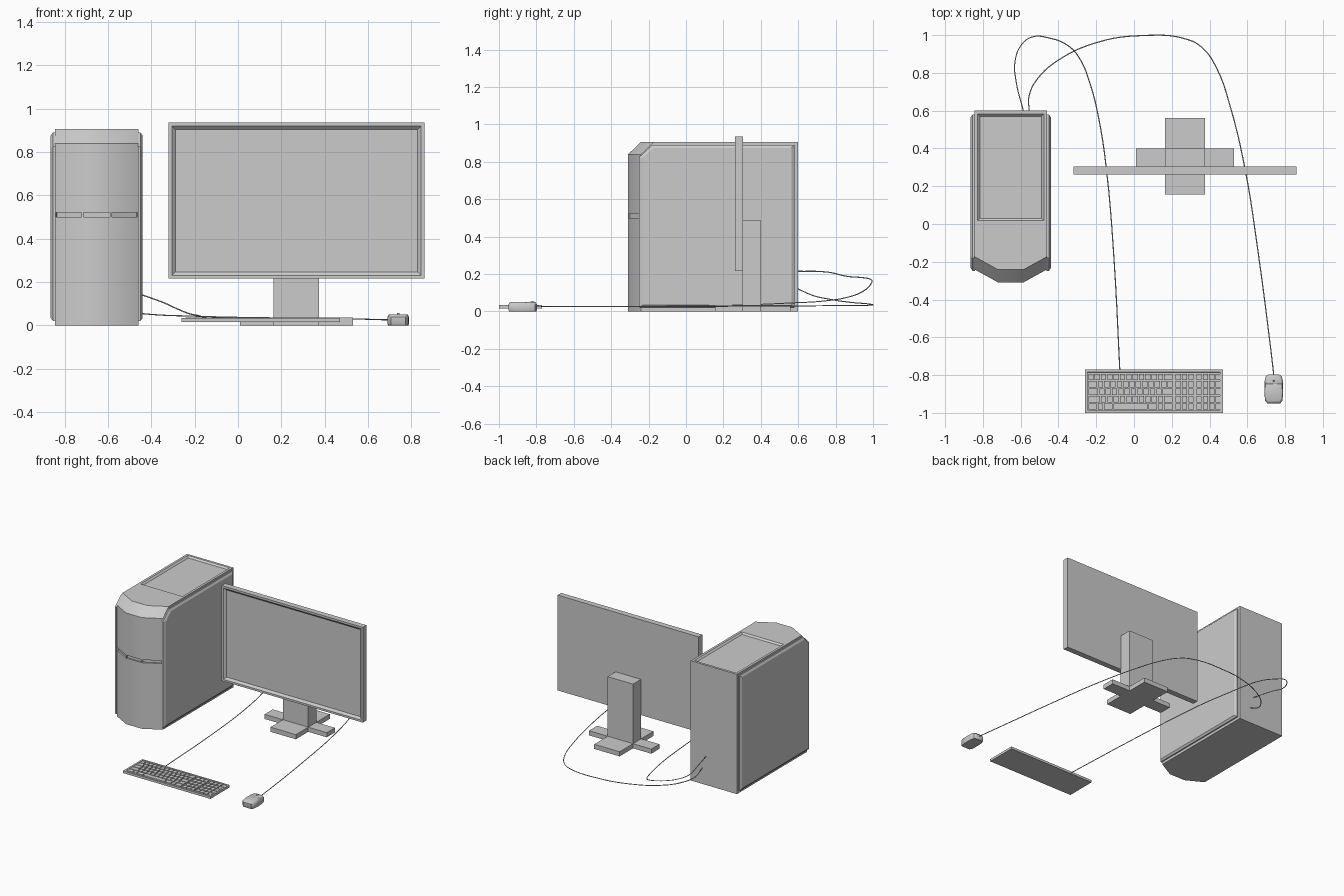
import bpy, bmesh
from mathutils import Vector

if "Cube" in bpy.data.objects:
    bpy.data.objects.remove(bpy.data.objects["Cube"])


def finish(bm, name, smooth=None):
    me = bpy.data.meshes.new(name)
    bm.to_mesh(me)
    bm.free()
    ob = bpy.data.objects.new(name, me)
    bpy.context.collection.objects.link(ob)
    if smooth:
        bpy.ops.object.select_all(action='DESELECT')
        ob.select_set(True)
        bpy.context.view_layer.objects.active = ob
        bpy.ops.object.shade_smooth_by_angle(angle=smooth)
    return ob


def loft(rings):
    """Closed solid through rings of 3D points with equal counts."""
    bm = bmesh.new()
    loops = [[bm.verts.new(p) for p in r] for r in rings]
    n = len(loops[0])
    for a, b in zip(loops, loops[1:]):
        for i in range(n):
            j = (i + 1) % n
            bm.faces.new((a[i], a[j], b[j], b[i]))
    bm.faces.new(loops[0][::-1])
    bm.faces.new(loops[-1])
    bmesh.ops.recalc_face_normals(bm, faces=bm.faces)
    bm.normal_update()
    return bm


def prism(outline, z0, z1):
    return loft([[(x, y, z) for x, y in outline] for z in (z0, z1)])


def box(x0, x1, y0, y1, z0, z1):
    return prism([(x0, y0), (x1, y0), (x1, y1), (x0, y1)], z0, z1)


def facing(bm, axis):
    return [f for f in bm.faces if f.normal.dot(Vector(axis)) > 0.99]


def inset(bm, faces, thickness, depth=0.0):
    bmesh.ops.inset_individual(bm, faces=faces, thickness=thickness, depth=depth,
                               use_even_offset=True)


def split(bm, y):
    bmesh.ops.bisect_plane(bm, geom=bm.verts[:] + bm.edges[:] + bm.faces[:],
                           plane_co=(0, y, 0), plane_no=(0, 1, 0))
    bm.normal_update()


# tower case: faceted front, sloped top edge, slots and a sunken top panel
CX = -0.6525
plan = [(-0.193, 0.6), (-0.193, -0.24), (-0.066, -0.31),
        (0.066, -0.31), (0.193, -0.24), (0.193, 0.6)]
rings = [[(CX + x, y, z) for x, y in plan] for z in (0, 0.494, 0.526, 0.84)]
rings.append([(CX + x, y + (0.068 if y < 0 else 0), 0.905) for x, y in plan])
bm = loft(rings)
slots = [f for f in bm.faces
         if abs(f.calc_center_median().z - 0.51) < 0.01 and f.normal.y < -0.5]
inset(bm, slots, 0.005)
inset(bm, slots, 0.0005, -0.01)
split(bm, 0.0)
top = [f for f in facing(bm, (0, 0, 1))
       if f.calc_center_median().y > 0.1 and f.calc_center_median().z > 0.9]
inset(bm, top, 0.018)
inset(bm, top, 0.012, -0.012)
finish(bm, "tower_case", 0.6)

# raised side panels with bevelled borders, mirrored about the tower centre
outer = [(-0.25, 0.02), (0.58, 0.02), (0.58, 0.89), (-0.18, 0.89), (-0.25, 0.825)]
inner = [(-0.232, 0.034), (0.565, 0.034), (0.565, 0.875), (-0.174, 0.875), (-0.232, 0.819)]
for side, name in ((-1, "left"), (1, "right")):
    finish(loft([[(CX + side * 0.19, y, z) for y, z in outer],
                 [(CX + side * 0.202, y, z) for y, z in outer],
                 [(CX + side * 0.212, y, z) for y, z in inner]]), name + "_side_panel")

# monitor with sloped bezel
bm = box(-0.32, 0.86, 0.262, 0.305, 0.215, 0.935)
screen = facing(bm, (0, -1, 0))
inset(bm, screen, 0.015)
inset(bm, screen, 0.016, -0.015)
finish(bm, "monitor")

# monitor stand
finish(box(0.163, 0.375, 0.303, 0.4, 0.03, 0.485), "stand_neck")
xs, ys = (0.01, 0.163, 0.375, 0.53), (0.155, 0.303, 0.4, 0.56)
cross = [(1, 0), (2, 0), (2, 1), (3, 1), (3, 2), (2, 2),
         (2, 3), (1, 3), (1, 2), (0, 2), (0, 1), (1, 1)]
finish(prism([(xs[i], ys[j]) for i, j in cross], 0, 0.035), "stand_base")

# keyboard tray
bm = box(-0.26, 0.47, -1.0, -0.77, 0.016, 0.034)
tray = facing(bm, (0, 0, 1))
inset(bm, tray, 0.014)
inset(bm, tray, 0.001, -0.008)
finish(bm, "keyboard_tray")

# keys: main block, navigation block, number block
me = bpy.data.meshes.new("keys")
bm = bmesh.new()
pitch, rows = 0.0335, 5
row_h = 0.196 / rows


def key(col, row, width):
    x0, y0 = -0.242 + col * pitch, -0.983 + row * row_h
    x1, y1 = x0 + width * pitch - 0.006, y0 + row_h - 0.006
    part = box(x0, x1, y0, y1, 0.025, 0.035)
    part.to_mesh(me)
    part.free()
    bm.from_mesh(me)


main_rows = [[1.5, 1, 1.5, 5.5, 1.5, 1, 1.5], [2] + [1] * 10 + [1.5],
             [1.75] + [1] * 10 + [1.75], [1.5] + [1] * 12, [1] * 12 + [1.5]]
for r, widths in enumerate(main_rows):
    col = 0
    for w in widths:
        key(col, r, w)
        col += w
    for c in (13.8, 14.8, 15.8, 17.1, 18.1, 19.1, 20.1):
        key(c, r, 1)
finish(bm, "keyboard_keys")

# mouse: rounded outline, bevelled top, split into palm and button areas
half = [(0.034, -0.95), (0.046, -0.935), (0.05, -0.89), (0.048, -0.83),
        (0.042, -0.806), (0.028, -0.796)]
shape = half + [(-x, y) for x, y in reversed(half)]
MX, MY = 0.74, -0.873
bm = loft([[(MX + x * s, MY + (y - MY) * s, z) for x, y in shape]
           for z, s in ((0.0, 0.94), (0.008, 1), (0.038, 1), (0.049, 0.88))])
split(bm, -0.846)
inset(bm, [f for f in facing(bm, (0, 0, 1)) if f.calc_center_median().z > 0.04],
      0.002, 0.001)
finish(bm, "mouse", 0.6)
bpy.ops.mesh.primitive_cylinder_add(vertices=16, radius=0.013, depth=0.01,
                                    location=(MX, -0.822, 0.043), rotation=(0, 1.5708, 0))
bpy.context.object.name = "mouse_wheel"


# cables to the rear of the tower
def cable(name, pts):
    cu = bpy.data.curves.new(name, 'CURVE')
    cu.dimensions = '3D'
    cu.bevel_depth, cu.bevel_resolution, cu.resolution_u = 0.003, 1, 5
    sp = cu.splines.new('BEZIER')
    sp.bezier_points.add(len(pts) - 1)
    for bp, p in zip(sp.bezier_points, pts):
        bp.co = p
        bp.handle_left_type = bp.handle_right_type = 'AUTO'
    bpy.context.collection.objects.link(bpy.data.objects.new(name, cu))


cable("mouse_cable", [
    (0.74, -0.80, 0.028), (0.72, -0.63, 0.026), (0.65, -0.1, 0.026), (0.59, 0.28, 0.028),
    (0.51, 0.62, 0.03), (0.44, 0.82, 0.031), (0.37, 0.925, 0.032), (0.29, 0.975, 0.033),
    (0.03, 0.997, 0.036), (-0.2, 0.96, 0.042), (-0.4, 0.868, 0.05),
    (-0.51, 0.77, 0.065), (-0.555, 0.68, 0.085), (-0.555, 0.595, 0.122)])
cable("keyboard_cable", [
    (-0.075, -0.775, 0.025), (-0.105, -0.2, 0.027), (-0.145, 0.28, 0.034),
    (-0.185, 0.55, 0.045), (-0.235, 0.75, 0.057), (-0.29, 0.88, 0.08), (-0.35, 0.945, 0.107),
    (-0.45, 0.985, 0.142), (-0.54, 0.99, 0.17), (-0.595, 0.95, 0.18),
    (-0.63, 0.86, 0.188), (-0.625, 0.76, 0.21), (-0.585, 0.595, 0.215)])
